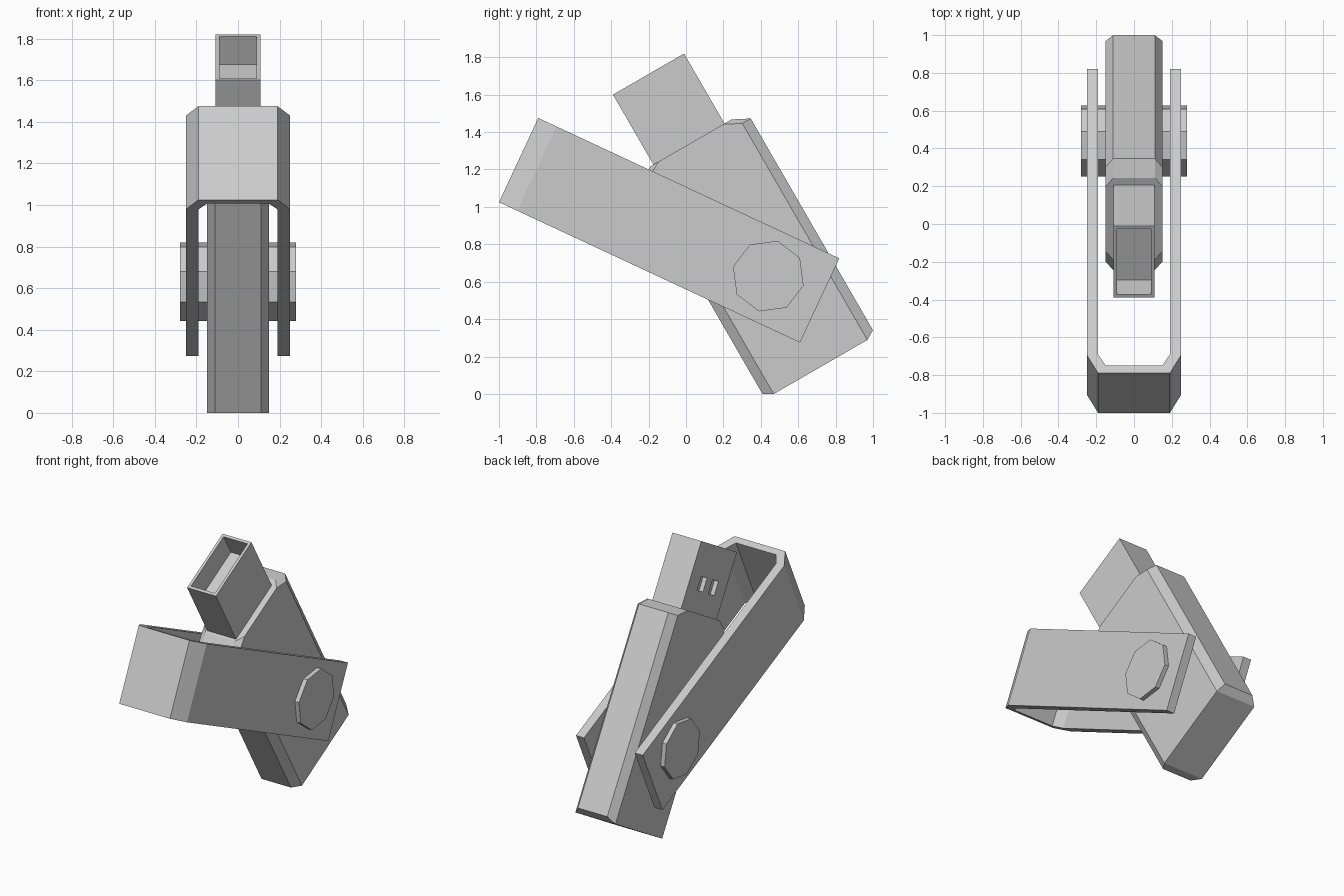
import bpy, bmesh
from math import radians, sin, cos
from mathutils import Matrix, Vector

if "Cube" in bpy.data.objects:
    bpy.data.objects.remove(bpy.data.objects["Cube"])

S, C = sin(radians(30)), cos(radians(30))


def tilt(x, v, u):
    """Stick coordinates (thickness, width, length) to world."""
    return Vector((x, C * v - S * u, S * v + C * u))


def finish(bm, name):
    bmesh.ops.recalc_face_normals(bm, faces=bm.faces)
    me = bpy.data.meshes.new(name)
    bm.to_mesh(me)
    bm.free()
    ob = bpy.data.objects.new(name, me)
    bpy.context.collection.objects.link(ob)
    return ob


def tilted_box(bm, x0, x1, v0, v1, u0, u1):
    res = bmesh.ops.create_cube(bm, size=1)
    for p in res["verts"]:
        x, v, u = p.co
        p.co = tilt(x0 + (x + .5) * (x1 - x0), v0 + (v + .5) * (v1 - v0),
                    u0 + (u + .5) * (u1 - u0))


# Stick body: bevelled octagonal section with a tapered shoulder
bm = bmesh.new()
mid = 0.695
for x, v, u in [(.15, .289, -.235), (.11, .341, -.205), (.15, .289, 1.102),
                (.11, .341, 1.102), (.15, .198, 1.149), (.11, .250, 1.149)]:
    for sx in (-1, 1):
        for sv in (-1, 1):
            bm.verts.new(tilt(sx * x, mid + sv * v, u))
bmesh.ops.convex_hull(bm, input=bm.verts)
bmesh.ops.dissolve_limit(bm, angle_limit=radians(2), verts=bm.verts, edges=bm.edges)
finish(bm, "stick_body")

# Plug: metal sleeve with a shallow open mouth
bm = bmesh.new()
tilted_box(bm, -.108, .108, .462, .901, 1.13, 1.581)
bm.normal_update()
axis = tilt(0, 0, 1)
tip = max(bm.faces, key=lambda f: f.calc_center_median().dot(axis))
bmesh.ops.inset_region(bm, faces=[tip], thickness=.026)
mouth = bmesh.ops.extrude_discrete_faces(bm, faces=[tip])["faces"][0]
bmesh.ops.translate(bm, verts=mouth.verts, vec=axis * -.155)
plug = finish(bm, "plug")

# Two small contact windows on the left side of the plug
bm = bmesh.new()
for v in (.607, .747):
    tilted_box(bm, -.15, -.078, v - .036, v + .036, 1.285, 1.375)
cutter = finish(bm, "window_cutter")
cutter.hide_render = True
cutter.hide_viewport = False
mod = plug.modifiers.new("windows", "BOOLEAN")
mod.operation, mod.solver, mod.object = "DIFFERENCE", "EXACT", cutter
bpy.context.view_layer.objects.active = plug
bpy.ops.object.modifier_apply(modifier=mod.name)
bpy.data.objects.remove(cutter)

# Swivel cover: U-shaped strip extruded across its width
start = Vector((0, -1.0, 1.025))
along = Vector((0, cos(radians(25)), -sin(radians(25))))
across = Vector((0, sin(radians(25)), cos(radians(25)))) * .497
half = [(.19, 0), (.25, .107), (.25, 1.776), (.19, 1.776), (.19, .11), (.15, .045)]
outline = half + [(-x, s) for x, s in reversed(half)]
bm = bmesh.new()
face = bm.faces.new([bm.verts.new(start + along * s + Vector((x, 0, 0)))
                     for x, s in outline])
res = bmesh.ops.extrude_face_region(bm, geom=[face])
bmesh.ops.translate(bm, vec=across,
                    verts=[g for g in res["geom"] if isinstance(g, bmesh.types.BMVert)])
finish(bm, "swivel_cover")

# Pivot pin: eight-sided, passing through both arms
bm = bmesh.new()
rings = []
for x in (-.28, .28):
    rings.append([bm.verts.new((x, .44 + .195 * cos(radians(30 + 45 * k)),
                                .63 + .195 * sin(radians(30 + 45 * k))))
                  for k in range(8)])
    bm.faces.new(rings[-1])
for k in range(8):
    j = (k + 1) % 8
    bm.faces.new((rings[0][k], rings[0][j], rings[1][j], rings[1][k]))
finish(bm, "pivot_pin")
